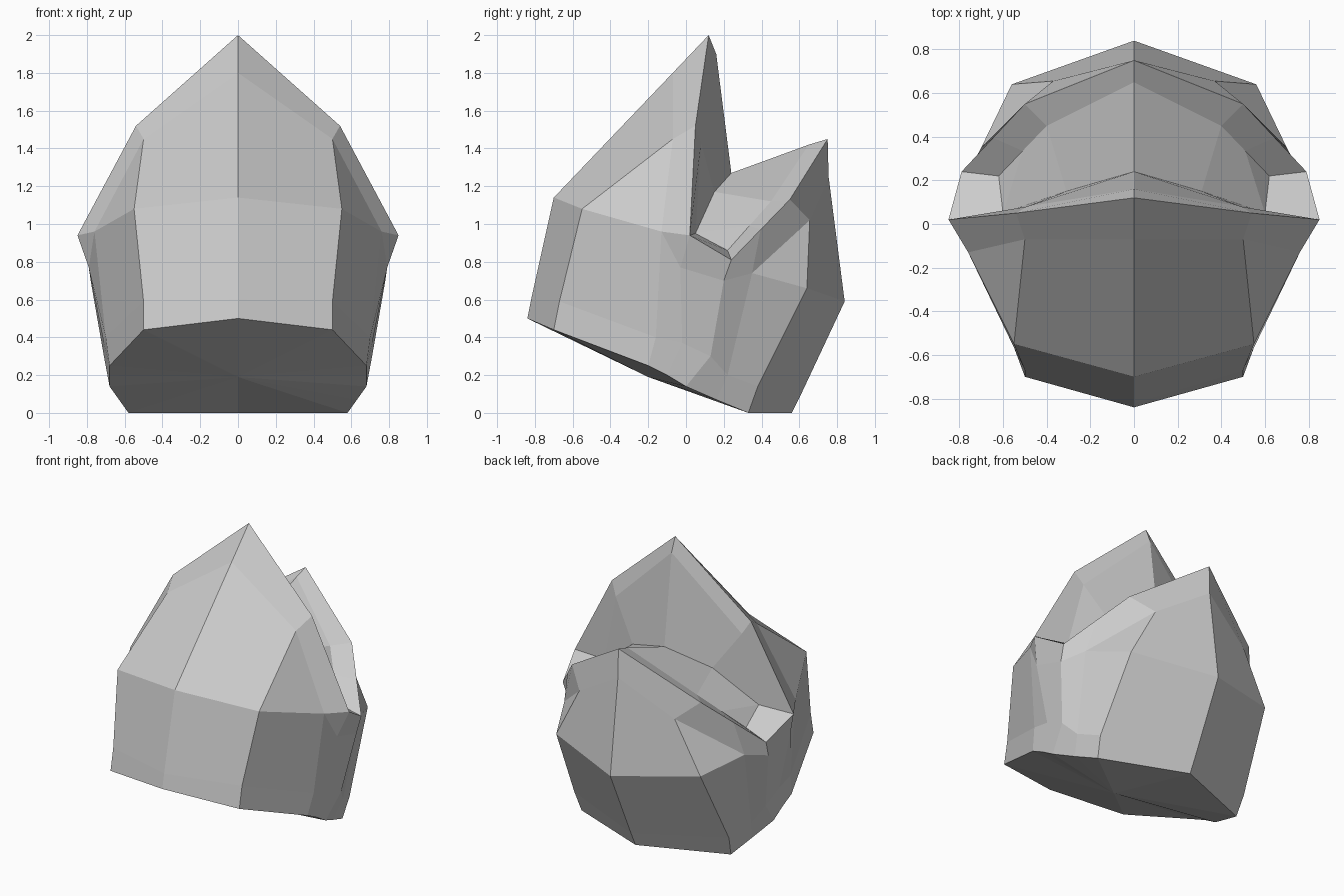
import bpy
import bmesh
from mathutils import Vector

# Remove the default object
default = bpy.data.objects.get("Cube")
if default:
    bpy.data.objects.remove(default, do_unlink=True)

# One grey material
grey = bpy.data.materials.new("plain grey")
grey.use_nodes = True
colour = (0.6, 0.6, 0.6, 1)
grey.diffuse_color = colour
grey.node_tree.nodes["Principled BSDF"].inputs["Base Color"].default_value = colour


def skin(bm, chain_a, chain_b):
    """Join two chains of equal length with quads, or triangles where points repeat."""
    for i in range(len(chain_a) - 1):
        corners = []
        for p in (chain_a[i], chain_a[i + 1], chain_b[i + 1], chain_b[i]):
            if p not in corners:
                corners.append(p)
        if len(corners) > 2:
            bm.faces.new([bm.verts.new(p) for p in corners])


# Outer shell: chains running from the base up to the rim, front to back
front_middle = [(0, -.84, .5), (0, -.82, .6), (0, -.7, 1.14), (0, -.07, 1.8), (0, .12, 2)]
front_corner = [(.5, -.7, .44), (.5, -.67, .59), (.55, -.55, 1.08), (.5, -.07, 1.45), (.54, .05, 1.52)]
side = [(.68, -.2, .25), (.7, -.16, .4), (.76, -.13, .96), (.85, .02, .94)]
seam = [(.68, -.1, .2), (.71, -.02, .37), (.79, -.03, .77), side[-1]]
flank = [(.68, 0, .14), (.71, .13, .3), (.78, .2, .7), (.79, .24, .81)]
shoulder = [(.63, .16, .07), (.66, .22, .2), (.7, .35, .74), (.645, .395, .97)]
rear_corner = [(.58, .33, 0), (.6, .38, .14), (.56, .64, .66), (.37, .655, 1.02), (.5, .55, 1.13)]
rear_middle = [(0, .56, 0), (0, .61, .1), (0, .84, .59), (0, .755, 1.25), (0, .75, 1.45)]
columns = [front_middle, front_corner, side, seam, flank, shoulder, rear_corner, rear_middle]

# Valley between the two petals, and the inner edges of their rims
valley = [(.6, .05, .95), (.31, .15, 1.17), (0, .24, 1.27)]
front_lip = [valley[0], (.49, .08, 1.43), (0, .16, 1.9)]
rear_lip = [valley[0], (.62, .22, .86), (.51, .335, .99), (.4, .45, 1.12), (0, .65, 1.42)]
front_rim = [c[-1] for c in (side, front_corner, front_middle)]
rear_rim = [c[-1] for c in columns[3:]]


def pad(chain):
    """Repeat the third point so a short chain matches a long one."""
    return chain[:3] + chain[2:] if len(chain) == 4 else chain


bm = bmesh.new()

# Walls
for a, b in zip(columns, columns[1:]):
    if len(a) != len(b):
        a, b = pad(a), pad(b)
    skin(bm, a, b)

# Rim thickness and the inner faces of both petals
skin(bm, front_rim, front_lip)
skin(bm, front_lip, valley)
skin(bm, rear_rim, rear_lip)
skin(bm, rear_lip, [valley[0], valley[0]] + valley)

# Underside, fanned around a shallow centre
centre = (0, -.2, .19)
base_ring = [c[0] for c in columns]
skin(bm, base_ring, [centre] * len(base_ring))

# Mirror the half, weld it and point the normals outward
bmesh.ops.remove_doubles(bm, verts=bm.verts[:], dist=.001)
half = bm.verts[:] + bm.edges[:] + bm.faces[:]
bmesh.ops.mirror(bm, geom=half, axis='X', merge_dist=.001)
bmesh.ops.remove_doubles(bm, verts=bm.verts[:], dist=.001)
bmesh.ops.recalc_face_normals(bm, faces=bm.faces[:])

mesh = bpy.data.meshes.new("split_bulb")
bm.to_mesh(mesh)
bm.free()
mesh.materials.append(grey)
bulb = bpy.data.objects.new("split_bulb", mesh)
bpy.context.collection.objects.link(bulb)
